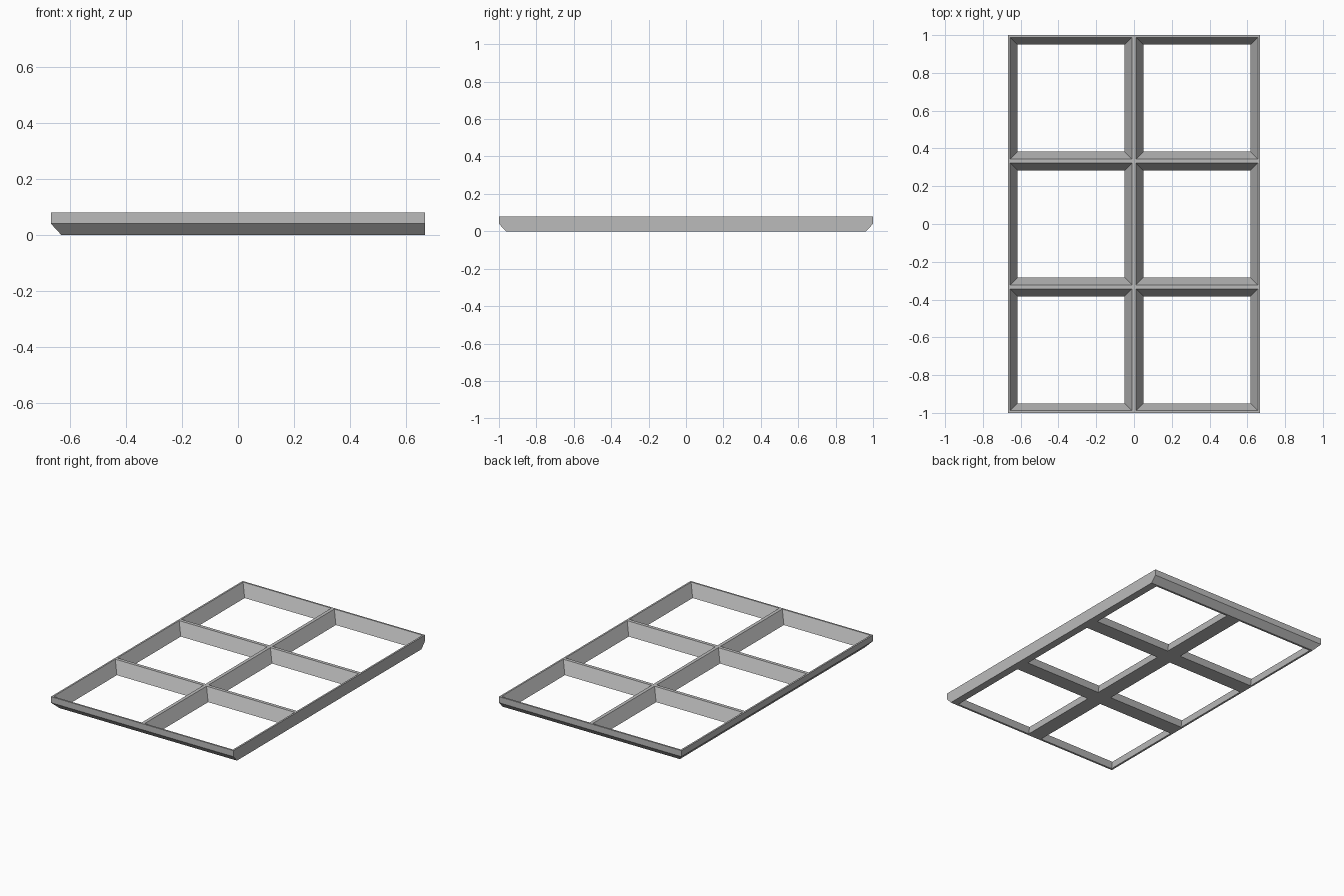
import bpy
import bmesh

if "Cube" in bpy.data.objects:
    bpy.data.objects.remove(bpy.data.objects["Cube"])

CELL = 2 / 3               # pitch of the compartments
COLS, ROWS = 2, 3
W, L, H = CELL, 1.0, 0.08  # half width, half length, height
CHAMFER = 0.037
MID = 0.04
TOP_HALF, BOTTOM_HALF = 0.322, 0.283  # half size of each opening

grey = bpy.data.materials.new("matte_grey")
grey.use_nodes = True
grey.diffuse_color = (0.5, 0.5, 0.5, 1)
grey.node_tree.nodes["Principled BSDF"].inputs["Base Color"].default_value = (0.5, 0.5, 0.5, 1)


def add_hull(bm, points):
    """Add a closed convex solid around the points."""
    verts = [bm.verts.new(p) for p in points]
    bmesh.ops.convex_hull(bm, input=verts)


def rectangle(x0, x1, y0, y1, z):
    return [(x, y, z) for x in (x0, x1) for y in (y0, y1)]


def finish(bm, name):
    bmesh.ops.dissolve_limit(bm, angle_limit=0.01, verts=bm.verts[:], edges=bm.edges[:])
    bmesh.ops.recalc_face_normals(bm, faces=bm.faces[:])
    mesh = bpy.data.meshes.new(name)
    bm.to_mesh(mesh)
    bm.free()
    mesh.materials.append(grey)
    obj = bpy.data.objects.new(name, mesh)
    bpy.context.collection.objects.link(obj)
    return obj


# Slab: lower edge chamfered on the front, back and -x sides, +x side left flat
bm = bmesh.new()
add_hull(bm, rectangle(-W, W, -L, L, H) + rectangle(-W, W, -L, L, MID)
         + rectangle(-W + CHAMFER, W, -L + CHAMFER, L - CHAMFER, 0))
frame = finish(bm, "divided_frame")

# Tapered openings, extended a little past both faces of the slab
bm = bmesh.new()
slope = (TOP_HALF - BOTTOM_HALF) / H
over = 0.01
for col in range(COLS):
    for row in range(ROWS):
        cx = (col - (COLS - 1) / 2) * CELL
        cy = (row - (ROWS - 1) / 2) * CELL
        points = []
        for z in (-over, H + over):
            r = BOTTOM_HALF + slope * z
            points += rectangle(cx - r, cx + r, cy - r, cy + r, z)
        add_hull(bm, points)
cutter = finish(bm, "opening_cutter")
cutter.hide_render = True

# Cut the openings through the slab
cut = frame.modifiers.new("openings", "BOOLEAN")
cut.operation = "DIFFERENCE"
cut.solver = "EXACT"
cut.object = cutter
bpy.context.view_layer.objects.active = frame
frame.select_set(True)
bpy.ops.object.modifier_apply(modifier=cut.name)
bpy.data.objects.remove(cutter)
